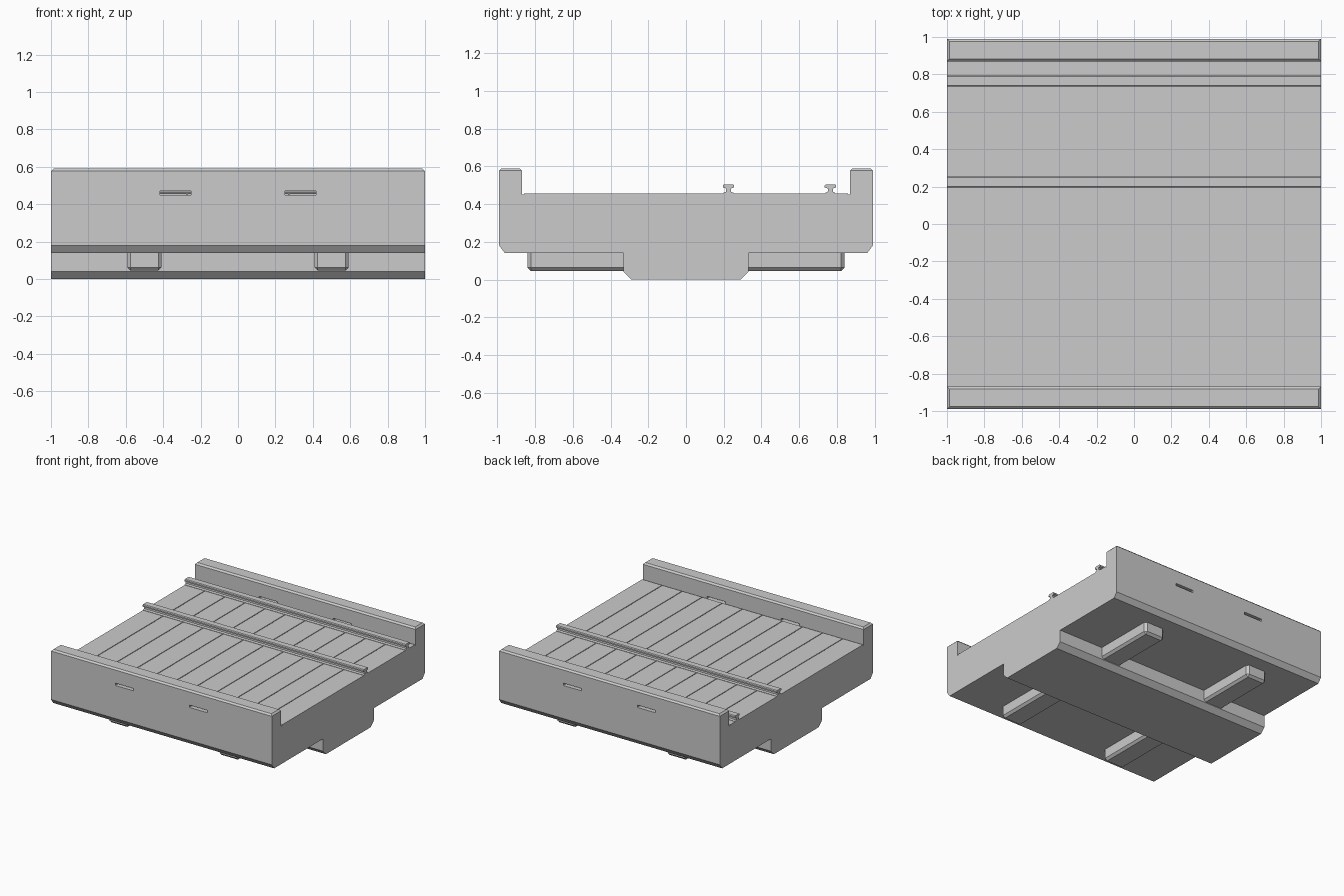
import bpy, bmesh

if "Cube" in bpy.data.objects:
    bpy.data.objects.remove(bpy.data.objects["Cube"])


def finish(name, bm):
    bmesh.ops.recalc_face_normals(bm, faces=bm.faces)
    me = bpy.data.meshes.new(name)
    bm.to_mesh(me)
    bm.free()
    ob = bpy.data.objects.new(name, me)
    bpy.context.collection.objects.link(ob)
    return ob


def extrude_x(profile, x0=-1.0, x1=1.0):
    """Extrude a (y, z) outline along x."""
    bm = bmesh.new()
    face = bm.faces.new([bm.verts.new((x0, y, z)) for y, z in profile])
    new = bmesh.ops.extrude_face_region(bm, geom=[face])["geom"]
    bmesh.ops.translate(bm, vec=(x1 - x0, 0, 0),
                        verts=[v for v in new if isinstance(v, bmesh.types.BMVert)])
    # put the starting cap back if the extrusion consumed it
    if not face.is_valid:
        bm.faces.new([v for v in bm.verts if abs(v.co.x - x0) < 1e-6])
    return bm


def box(bm, x0, x1, y0, y1, z0, z1):
    vs = bmesh.ops.create_cube(bm, size=1)["verts"]
    for v in vs:
        v.co.x = x1 if v.co.x > 0 else x0
        v.co.y = y1 if v.co.y > 0 else y0
        v.co.z = z1 if v.co.z > 0 else z0


def bevel(bm, test, offset):
    edges = [e for e in bm.edges if test(*e.verts)]
    bmesh.ops.bevel(bm, geom=edges, offset=offset, segments=1,
                    profile=0.5, affect='EDGES')


def mirrored(half):
    return half + [(-y, z) for y, z in reversed(half)]


# Main girder body with keel and raised curbs
body = extrude_x(mirrored([
    (0.33, 0.04), (0.33, 0.14), (0.96, 0.14), (0.99, 0.18),
    (0.99, 0.59), (0.87, 0.59), (0.87, 0.45)])[:14] + [(-0.29, 0.0), (0.29, 0.0)])
bevel(body, lambda a, b: min(a.co.z, b.co.z) > 0.585, 0.013)
body = finish("bridge_body", body)

# Drain slots through both curbs
cut = bmesh.new()
for sx in (-1, 1):
    for sy in (-1, 1):
        c, d = sx * 0.335, sy * 0.93
        box(cut, c - 0.083, c + 0.083, d - 0.09, d + 0.09, 0.4505, 0.47)
cutter = finish("drain_slot_cutter", cut)
cutter.hide_render = True
cutter.hide_viewport = True
mod = body.modifiers.new("drain_slots", 'BOOLEAN')
mod.operation = 'DIFFERENCE'
mod.solver = 'EXACT'
mod.object = cutter

# Deck planks running between the curbs
planks, n, gap = bmesh.new(), 11, 0.006
w = 2.0 / n
for i in range(n):
    x = -1 + i * w
    box(planks, x + (gap / 2 if i else 0), x + w - (gap / 2 if i < n - 1 else 0),
        -0.86, 0.86, 0.445, 0.457)
finish("deck_planks", planks)

# Rails
rail = mirrored([(0.026, 0.452), (0.026, 0.46), (0.013, 0.466), (0.013, 0.483),
                 (0.03, 0.488), (0.03, 0.499), (0.024, 0.505)])
for name, y in (("rail_inner", 0.225), ("rail_outer", 0.765)):
    finish(name, extrude_x([(p + y, z) for p, z in rail]))

# Chamfered support arms under the deck
for sx in (-1, 1):
    for sy in (-1, 1):
        arm = bmesh.new()
        c = sx * 0.5
        ys = sorted((sy * 0.31, sy * 0.84))
        box(arm, c - 0.092, c + 0.092, ys[0], ys[1], 0.045, 0.15)
        bevel(arm, lambda a, b: (abs(a.co.y) > 0.8 and abs(b.co.y) > 0.8
                                 and abs(a.co.x - b.co.x) < 1e-5)
              or max(a.co.z, b.co.z) < 0.06 and max(abs(a.co.y), abs(b.co.y)) > 0.8, 0.018)
        finish("support_arm", arm)
